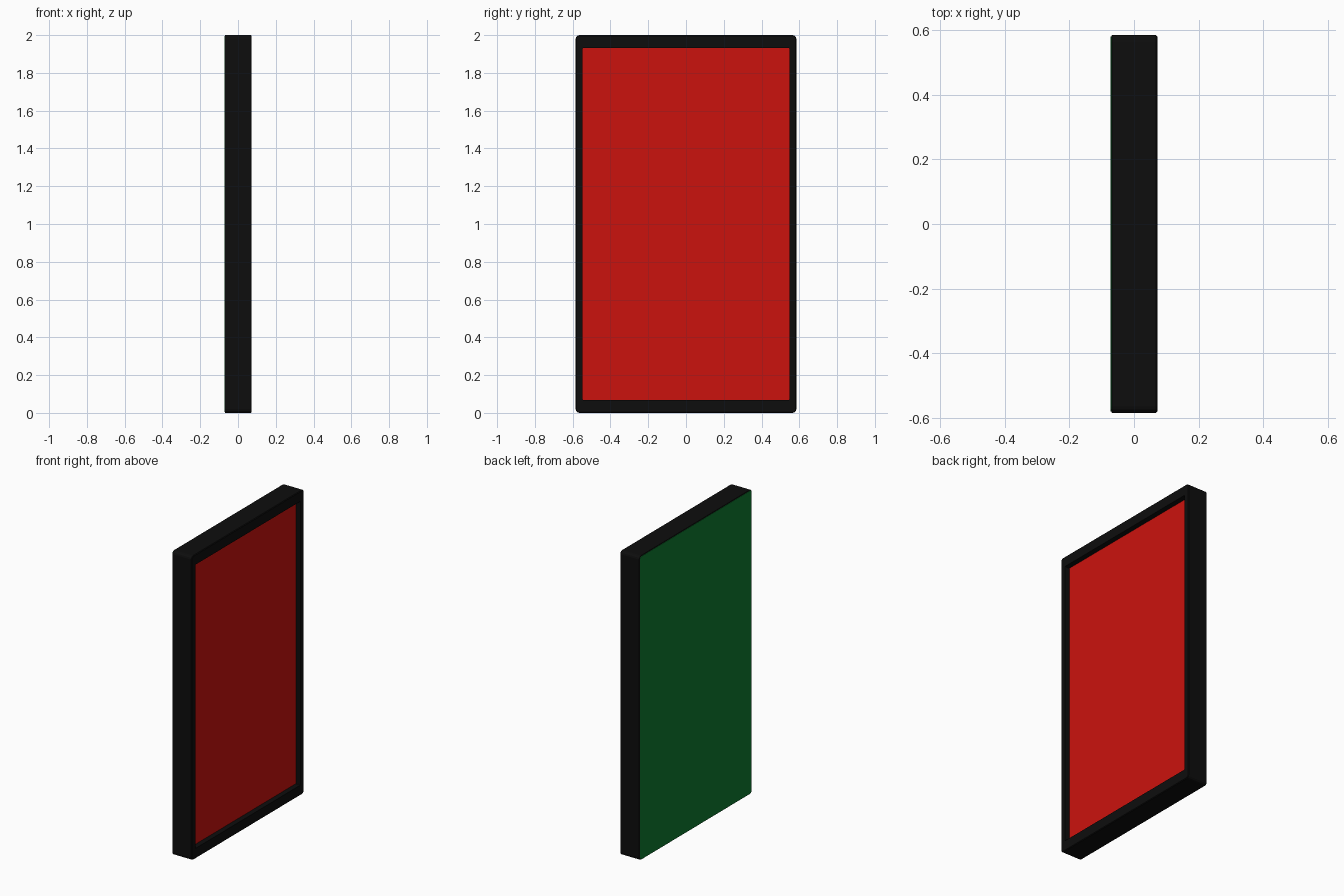
import bpy, bmesh, math

if "Cube" in bpy.data.objects:
    bpy.data.objects.remove(bpy.data.objects["Cube"])

HX, HY, H = 0.072, 0.584, 2.0      # half thickness, half width, height
IN_Y, IN_Z = 0.547, 0.067          # opening half width and border height
DEPTH = 0.034                      # recess of the front panel


def material(name, color):
    m = bpy.data.materials.new(name)
    m.diffuse_color = color
    m.use_nodes = True
    m.node_tree.nodes["Principled BSDF"].inputs["Base Color"].default_value = m.diffuse_color
    return m


def outline(hy, z0, z1, r, seg=3):
    """Rounded rectangle in the YZ plane, counter-clockwise seen from +x."""
    pts = []
    for i, (sy, z) in enumerate([(1, z1 - r), (-1, z1 - r), (-1, z0 + r), (1, z0 + r)]):
        for k in range(seg + 1):
            a = math.pi / 2 * (i + k / seg)
            pts.append((sy * (hy - r) + r * math.cos(a), z + r * math.sin(a)))
    return pts


def loft(name, rings, mat, cap_start=True, cap_end=True):
    """Skin a list of (x, outline) rings and cap the ends."""
    bm = bmesh.new()
    loops = [[bm.verts.new((x, y, z)) for y, z in pts] for x, pts in rings]
    n = len(loops[0])
    for a, b in zip(loops, loops[1:]):
        for i in range(n):
            j = (i + 1) % n
            bm.faces.new((a[i], a[j], b[j], b[i]))
    if cap_start:
        bm.faces.new(loops[0][::-1])
    if cap_end:
        bm.faces.new(loops[-1])
    me = bpy.data.meshes.new(name)
    bm.to_mesh(me)
    bm.free()
    me.materials.append(mat)
    ob = bpy.data.objects.new(name, me)
    bpy.context.collection.objects.link(ob)
    return ob


black = material("black", (0.004, 0.004, 0.004, 1))
red = material("red", (0.6, 0.006, 0.004, 1))
green = material("green", (0.004, 0.2, 0.03, 1))

B = 0.004                          # small edge chamfer
outer = outline(HY, 0, H, 0.02)
chamfered = outline(HY - B, B, H - B, 0.016)
opening = outline(IN_Y, IN_Z, H - IN_Z, 0.004)

# Frame: chamfered shell with a recessed opening on +x
loft("frame", [(-HX + B / 2, chamfered), (-HX + B, outer), (HX - B, outer),
               (HX, chamfered), (HX, opening), (HX - DEPTH, opening)],
     black, cap_start=False, cap_end=False)

# Recessed red panel
loft("front_panel", [(HX - DEPTH, opening)], red, cap_start=False)

# Green back plate, flush with the back of the frame
loft("back_panel", [(-HX, chamfered), (-HX + B / 2, chamfered)],
     green, cap_end=False)
